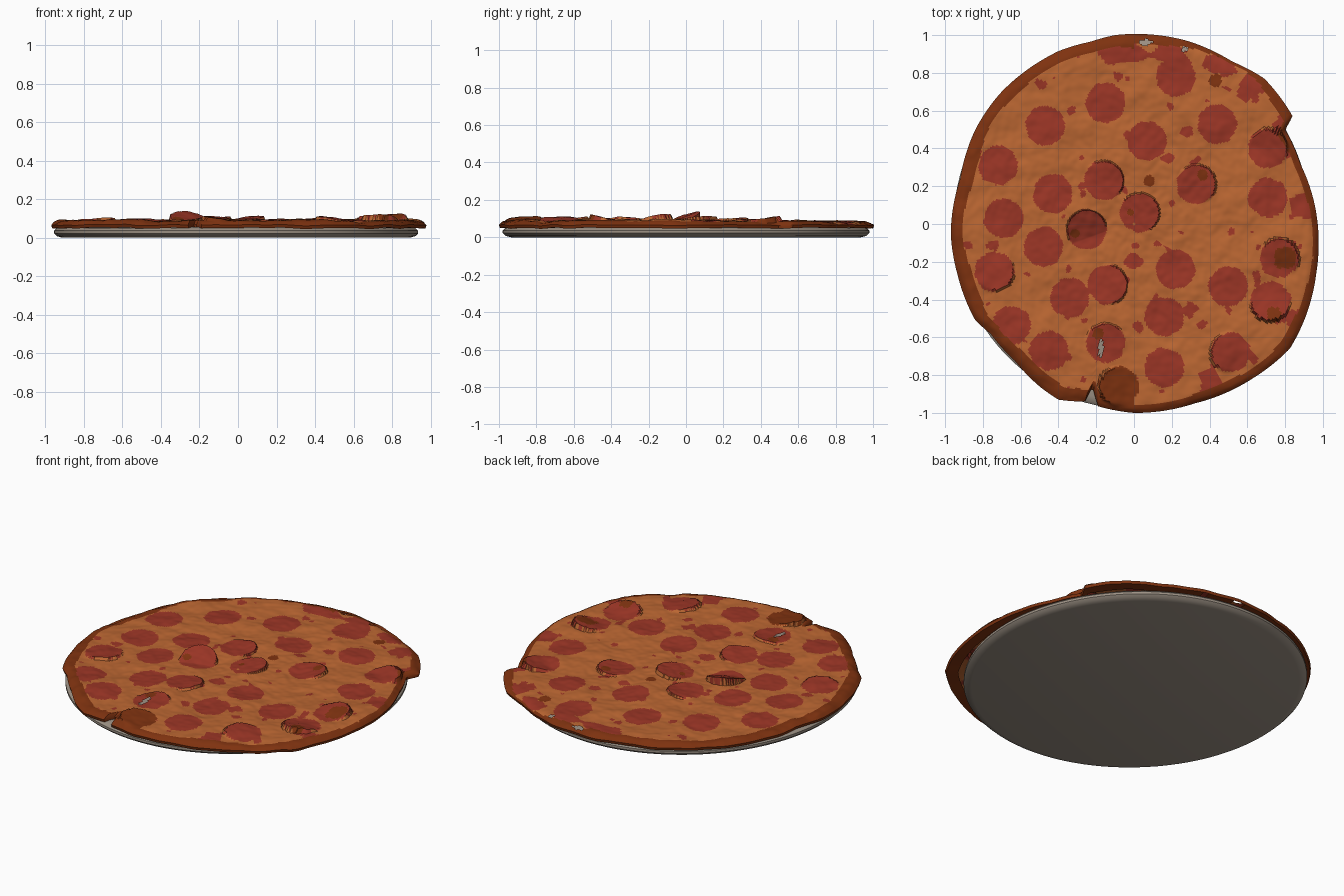
import bpy, bmesh, math
from mathutils import Vector, noise

if "Cube" in bpy.data.objects:
    bpy.data.objects.remove(bpy.data.objects["Cube"])


def mat(name, col):
    m = bpy.data.materials.new(name)
    m.diffuse_color = (*col, 1)
    m.use_nodes = True
    m.node_tree.nodes["Principled BSDF"].inputs["Base Color"].default_value = m.diffuse_color
    return m


CHEESE = mat("baked cheese", (0.50, 0.135, 0.032))
PEPPER = mat("pepperoni red", (0.33, 0.036, 0.019))
CRUST = mat("crust brown", (0.21, 0.032, 0.005))
STEEL = mat("plate grey", (0.33, 0.28, 0.23))


def finish(bm, name, mats, angle):
    me = bpy.data.meshes.new(name)
    bm.to_mesh(me)
    bm.free()
    ob = bpy.data.objects.new(name, me)
    bpy.context.collection.objects.link(ob)
    for m in mats:
        me.materials.append(m)
    bpy.ops.object.select_all(action='DESELECT')
    ob.select_set(True)
    bpy.context.view_layer.objects.active = ob
    bpy.ops.object.shade_smooth_by_angle(angle=math.radians(angle))
    return ob


def bridge(bm, a, b):
    n = len(a)
    return [bm.faces.new((a[i], b[i], b[(i + 1) % n], a[(i + 1) % n])) for i in range(n)]


# Plate: lathed thin disc, slightly oval
bm = bmesh.new()
profile = [(0.955, 0), (0.985, 0.008), (1, 0.022), (1, 0.036), (0.985, 0.05), (0.955, 0.055)]
N = 96
rings = [[bm.verts.new((-0.01 + 0.945 * r * math.cos(2 * math.pi * i / N),
                        0.98 * r * math.sin(2 * math.pi * i / N), z)) for i in range(N)]
         for r, z in profile]
for a, b in zip(rings, rings[1:]):
    bridge(bm, a, b)
bm.faces.new(rings[0])
bm.faces.new(rings[-1])
bmesh.ops.recalc_face_normals(bm, faces=bm.faces[:])
finish(bm, "plate", [STEEL], 35)

# Irregular pizza outline, interpolated by angle
OUTLINE = [(-.1, 1), (.28, .97), (.52, .86), (.69, .77), (.84, .57), (.80, .50), (.88, .32),
           (.95, .13), (.965, -.26), (.905, -.5), (.825, -.66), (.64, -.81), (.32, -.95),
           (0, -1), (-.19, -.965), (-.22, -.86), (-.26, -.94), (-.40, -.93), (-.5, -.86),
           (-.63, -.725), (-.76, -.58), (-.84, -.51), (-.935, -.265), (-.97, -.05),
           (-.92, .24), (-.84, .5), (-.71, .69), (-.5, .86), (-.4, .915), (-.23, .965)]
polar = sorted((math.atan2(y, x) % math.tau, math.hypot(x, y)) for x, y in OUTLINE)
polar = [(polar[-1][0] - math.tau, polar[-1][1])] + polar + [(polar[0][0] + math.tau, polar[0][1])]


def radius(t):
    for (a, ra), (b, rb) in zip(polar, polar[1:]):
        if a <= t <= b:
            return ra + (rb - ra) * (t - a) / (b - a)
    return 0.95


# Pepperoni centres
SLICES = [(-.15, .64), (.22, .78), (-.47, .52), (.07, .44), (.44, .53), (-.72, .31), (-.43, .16),
          (-.16, .23), (.33, .21), (.71, .40), (.71, .14), (-.69, .03), (.03, .06), (-.25, -.03),
          (-.48, -.12), (.22, -.24), (-.74, -.25), (-.34, -.39), (-.14, -.32), (.50, -.33),
          (.77, -.18), (.72, -.41), (.16, -.49), (-.65, -.54), (-.45, -.67), (-.15, -.63),
          (.16, -.76), (.51, -.68)]
# Slices that curl up: x, y, direction in degrees, height
CURLS = [(-.25, -.03, 110, .045), (.03, .06, 45, .022), (-.16, .23, 45, .015), (.33, .21, 45, .02),
         (-.14, -.32, 0, .015), (.77, -.18, 60, .03), (.72, -.41, 270, .03), (-.08, -.86, 180, .02),
         (.71, .40, 60, .028), (.51, -.68, 180, .018), (-.74, -.25, 315, .015), (-.15, -.63, 90, .012)]
# Red sauce specks and burnt patches: x, y, radius
SPECKS = [(0, -.19, .045), (.29, -.45, .04), (.28, .49, .03), (.42, .85, .05), (.33, .33, .025),
          (-.33, .6, .02), (-.08, .78, .025), (.36, -.53, .025), (-.5, .74, .03), (.8, .53, .06),
          (.84, -.5, .05), (-.36, -.93, .06), (.02, -.55, .03), (-.27, .2, .02), (.5, .82, .04)]
BURNT = [(.43, .76, .035), (.08, .23, .03), (.80, -.18, .06), (.74, -.48, .04), (-.08, -.86, .105),
         (-.31, -.05, .025), (-.19, -.58, .03), (.36, .26, .03), (-.02, .06, .02)]


def n3(x, y, f, s=0):
    return noise.noise(Vector((x * f, y * f, s)))


def height(x, y):
    z = 0.088 - 0.006 * y + 0.012 * n3(x, y, 4) + 0.007 * n3(x, y, 11, 5) + 0.003 * n3(x, y, 28, 9)
    for cx, cy, ang, h in CURLS:
        dx, dy = x - cx, y - cy
        if dx * dx + dy * dy < 0.011:
            t = math.radians(ang)
            z += h * max(0, 0.3 + 0.7 * (dx * math.cos(t) + dy * math.sin(t)) / 0.1)
    return max(z, 0.066)


def near(x, y, spots, jit):
    return any((x - a) ** 2 + (y - b) ** 2 < (r + jit) ** 2 for a, b, r in spots)


def colour(x, y, edge):
    jit = 0.008 * n3(x, y, 22, 3)
    if edge > 0.955 + 0.035 * n3(x, y, 3, 7) + (0.02 if x > 0 else -0.005):
        return 2
    if near(x, y, BURNT, jit):
        return 2
    if any((x - a) ** 2 + (y - b) ** 2 < (0.104 + jit) ** 2 for a, b in SLICES):
        return 1
    if near(x, y, SPECKS, 3 * jit):
        return 1
    if n3(x, y, 13, 21) > 0.52 or (edge > 0.88 and n3(x, y, 6, 31) > 0.22 and x + 0.3 > 0):
        return 1
    return 0


# Pizza: fine polar sheet with lumpy top and a turned-down crust
bm = bmesh.new()
R, S = 125, 420
ang = [math.tau * i / S for i in range(S)]
rad = [radius(t) for t in ang]
rings = []
for k in range(1, R + 1):
    f = k / R
    ring = []
    for t, r in zip(ang, rad):
        # the outline's jaggedness fades towards the middle
        rr = f * (0.96 + (r - 0.96) * f ** 4) * (0.985 + 0.015 * (1 - f))
        x, y = rr * math.cos(t), rr * math.sin(t)
        z = height(x, y)
        if f > 0.96:
            z -= 0.012 * ((f - 0.96) / 0.04) ** 2
        ring.append(bm.verts.new((x, y, z)))
    rings.append(ring)
centre = bm.verts.new((0, 0, height(0, 0)))
for i in range(S):
    bm.faces.new((centre, rings[0][i], rings[0][(i + 1) % S]))
for k in range(R - 1):
    for fc in bridge(bm, rings[k], rings[k + 1]):
        c = fc.calc_center_median()
        fc.material_index = colour(c.x, c.y, (k + 1.5) / R)

# Crust wall and underside lip
last = rings[-1]
for scale, zb in ((1.0, 0.066), (0.995, 0.05), (0.93, 0.052)):
    ring = []
    for t, r in zip(ang, rad):
        x, y = r * scale * math.cos(t), r * scale * math.sin(t)
        ring.append(bm.verts.new((x, y, zb + 0.008 * n3(x, y, 7, 40) * (scale > 0.95))))
    for fc in bridge(bm, last, ring):
        fc.material_index = 2
    last = ring

# Small tears that show the plate
TEARS = [(-.175, -.66, .012, .05), (.06, .962, .035, .014), (.27, .925, .015, .012)]
gone = []
for fc in bm.faces:
    c = fc.calc_center_median()
    if any(((c.x - a) / w) ** 2 + ((c.y - b) / h) ** 2 < 1 for a, b, w, h in TEARS):
        gone.append(fc)
bmesh.ops.delete(bm, geom=gone, context='FACES')
finish(bm, "pizza", [CHEESE, PEPPER, CRUST], 40)
